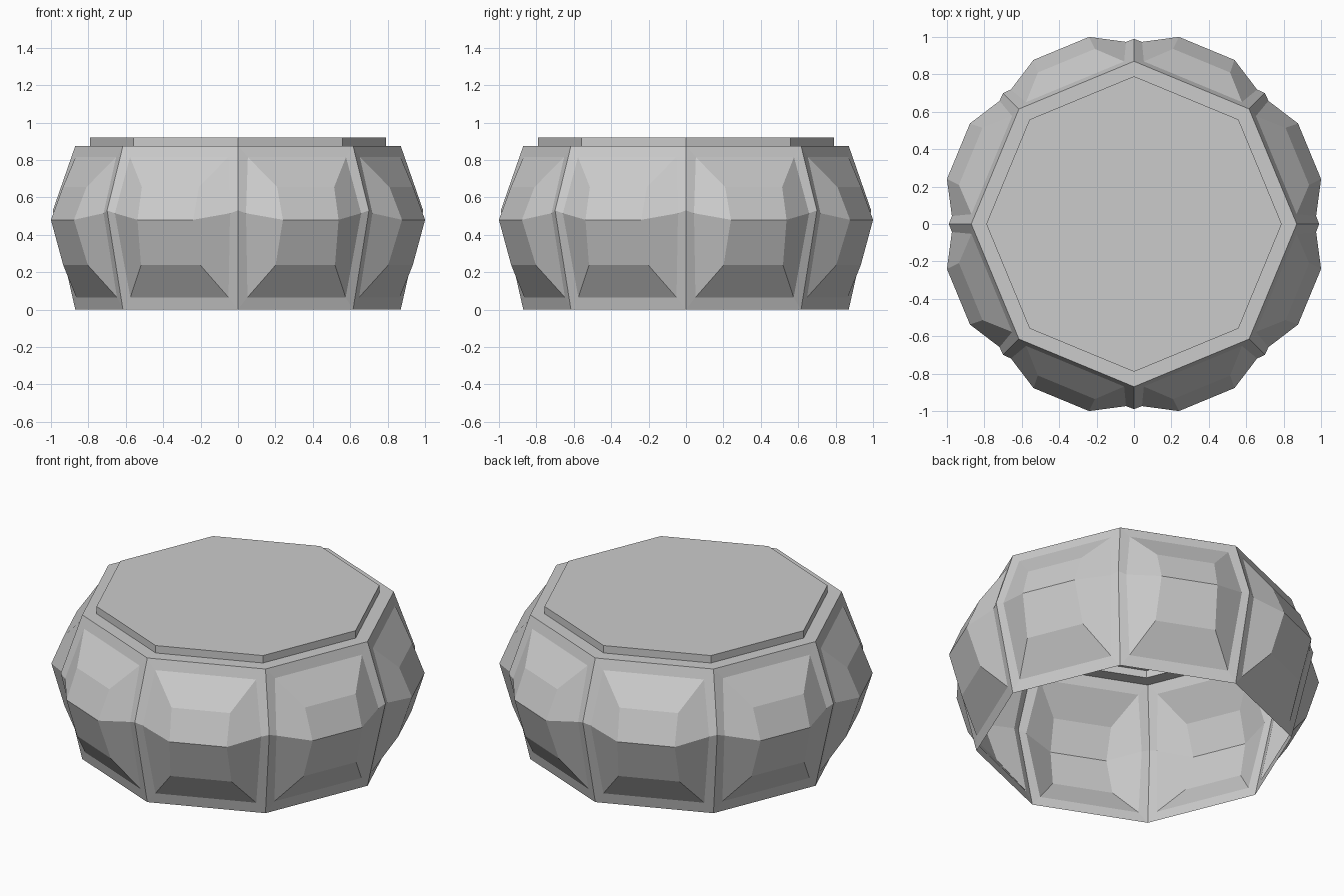
import bpy, bmesh
from math import sin, cos, pi

if "Cube" in bpy.data.objects:
    bpy.data.objects.remove(bpy.data.objects["Cube"])

N = 8


def place(k, n, t, z):
    """Point at distance n along a side's normal and t along its tangent."""
    a = (k + 0.5) * 2 * pi / N
    return (n * cos(a) - t * sin(a), n * sin(a) + t * cos(a), z)


def finish(bm, name):
    bmesh.ops.remove_doubles(bm, verts=bm.verts, dist=0.0005)
    mesh = bpy.data.meshes.new(name)
    bm.to_mesh(mesh)
    bm.free()
    obj = bpy.data.objects.new(name, mesh)
    bpy.context.collection.objects.link(obj)


# Section rows (radius of seam, z) and nested rows (normal, half width, z)
C, S = cos(pi / N), sin(pi / N)
seam = [(r * C, r * S, z) for r, z in [(0.87, 0.0), (0.99, 0.53), (0.87, 0.875)]]
inner = [(0.818, 0.284, 0.065), (0.916, 0.333, 0.515), (0.823, 0.284, 0.815)]
bulge = [(0.94, 0.172, 0.237), (1.016, 0.161, 0.48), (0.945, 0.165, 0.655)]

# Eight puffed side panels, each a flat border around a faceted bulge
bm = bmesh.new()
for k in range(N):
    rings = []
    for rows in (seam, inner, bulge):
        loop = [(n, -t, z) for n, t, z in rows] + [(n, t, z) for n, t, z in reversed(rows)]
        rings.append([bm.verts.new(place(k, *p)) for p in loop])
    for a, b in zip(rings, rings[1:]):
        for i in range(6):
            j = (i + 1) % 6
            bm.faces.new((a[j], a[i], b[i], b[j]))
    c = rings[-1]
    bm.faces.new((c[0], c[5], c[4], c[1]))
    bm.faces.new((c[1], c[4], c[3], c[2]))
finish(bm, "side_panels")

# Top: flat rim, short riser and closed raised lid (underside stays open)
bm = bmesh.new()
loops = [[bm.verts.new((r * cos(2 * pi * k / N), r * sin(2 * pi * k / N), z)) for k in range(N)]
         for r, z in [(0.87, 0.875), (0.79, 0.875), (0.79, 0.92)]]
for a, b in zip(loops, loops[1:]):
    for i in range(N):
        j = (i + 1) % N
        bm.faces.new((a[i], a[j], b[j], b[i]))
bm.faces.new(loops[-1])
finish(bm, "raised_lid")
